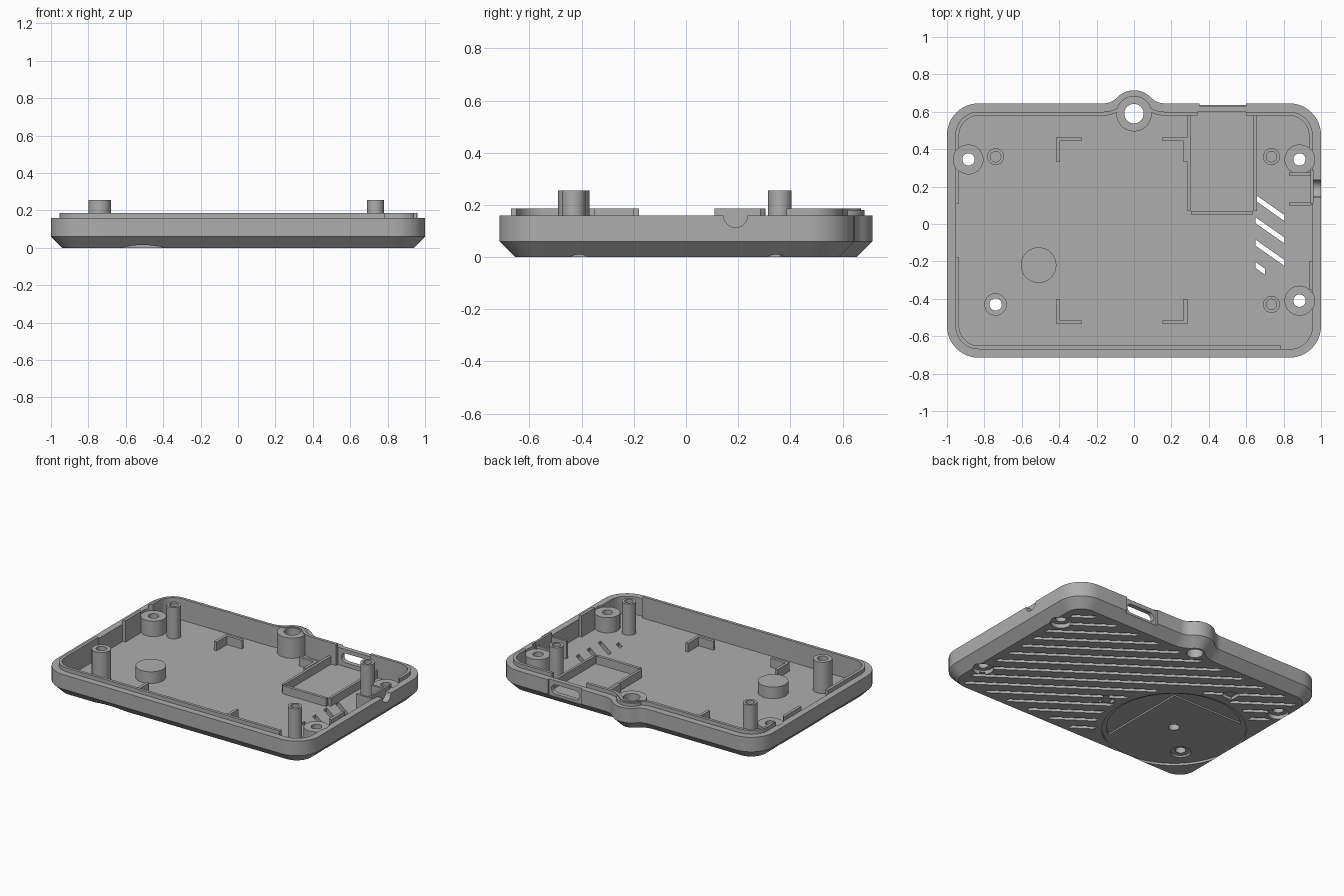
import bpy, bmesh
from math import sin, cos, acos, atan2, sqrt, radians, degrees, pi

cube = bpy.data.objects.get("Cube")
if cube:
    bpy.data.objects.remove(cube, do_unlink=True)

grey = bpy.data.materials.new("matte grey")
grey.use_nodes = True
grey.diffuse_color = (0.42, 0.42, 0.42, 1)
grey.node_tree.nodes["Principled BSDF"].inputs["Base Color"].default_value = grey.diffuse_color

FLOOR, RIM, LIP = 0.04, 0.16, 0.187
PLACE = {"z": lambda u, v, h: (u, v, h),
         "y": lambda u, v, h: (u, h, v),
         "x": lambda u, v, h: (h, u, v)}


def arc(cx, cy, r, a0, a1, n=12):
    steps = [radians(a0 + (a1 - a0) * i / n) for i in range(n + 1)]
    return [(cx + r * cos(a), cy + r * sin(a)) for a in steps]


def circle(cx, cy, r, n=40):
    return arc(cx, cy, r, 0, 360, n)[:-1]


def rect(x0, x1, y0, y1):
    return [(x0, y0), (x1, y0), (x1, y1), (x0, y1)]


def outline(inset):
    """Rounded rectangle with a filleted round ear at the back."""
    back, ear_y, ear_r, fil = 0.645, 0.59, 0.125, 0.1
    fy = back + fil
    fx = sqrt((ear_r + fil) ** 2 - (fy - ear_y) ** 2)
    a = degrees(atan2(fy - ear_y, fx))
    r, f = 0.17 - inset, fil + inset
    return (arc(0.83, -0.545, r, -90, 0) + arc(0.83, 0.475, r, 0, 90)
            + arc(fx, fy, f, 270, 180 + a, 8)
            + arc(0, ear_y, ear_r - inset, a, 180 - a, 16)
            + arc(-fx, fy, f, 360 - a, 270, 8)
            + arc(-0.83, 0.475, r, 90, 180) + arc(-0.83, -0.545, r, 180, 270))


def finish(name, bm):
    bmesh.ops.recalc_face_normals(bm, faces=bm.faces)
    mesh = bpy.data.meshes.new(name)
    bm.to_mesh(mesh)
    bm.free()
    mesh.materials.append(grey)
    ob = bpy.data.objects.new(name, mesh)
    bpy.context.collection.objects.link(ob)
    return ob


def skin(bm, rings, ring=False, axis="z"):
    """Bridge equal loops; cap the ends, or join last to first for a ring."""
    loops = [[bm.verts.new(PLACE[axis](u, v, h)) for u, v in pts] for pts, h in rings]
    pairs = list(zip(loops, loops[1:]))
    if ring:
        pairs.append((loops[-1], loops[0]))
    else:
        bm.faces.new(loops[0])
        bm.faces.new(loops[-1])
    for a, b in pairs:
        for i in range(len(a)):
            j = (i + 1) % len(a)
            bm.faces.new((a[i], a[j], b[j], b[i]))


def loft(name, rings, ring=False):
    bm = bmesh.new()
    skin(bm, rings, ring)
    return finish(name, bm)


def prisms(name, shapes, h0, h1, axis="z"):
    bm = bmesh.new()
    for pts in shapes:
        skin(bm, [(pts, h0), (pts, h1)], axis=axis)
    return finish(name, bm)


def tube(name, x, y, r, hole, z1):
    o, i = circle(x, y, r), circle(x, y, hole)
    return loft(name, [(o, FLOOR - 0.005), (o, z1), (i, z1), (i, FLOOR - 0.005)], True)


def cut(ob, shapes, h0, h1, axis="z"):
    cutter = prisms("cutter", shapes, h0, h1, axis)
    cutter.hide_render = True
    mod = ob.modifiers.new("cut", "BOOLEAN")
    mod.operation, mod.solver, mod.object = "DIFFERENCE", "EXACT", cutter
    bpy.context.view_layer.objects.active = ob
    bpy.ops.object.modifier_apply(modifier=mod.name)
    bpy.data.objects.remove(cutter, do_unlink=True)


# Tray with chamfered base, and the raised inner lip
tray = loft("tray", [(outline(0.06), 0), (outline(0), 0.06), (outline(0), RIM),
                     (outline(0.045), RIM), (outline(0.045), FLOOR)])
lip = loft("lip", [(outline(0.04), FLOOR - 0.005), (outline(0.04), RIM - 0.005),
                   (outline(0.045), RIM - 0.005), (outline(0.045), LIP),
                   (outline(0.065), LIP), (outline(0.065), FLOOR - 0.005)], True)
for gap in (rect(-1.1, -0.85, -0.18, 0.11), rect(0.85, 1.1, -0.2, 0.3),
            rect(0.34, 0.6, 0.5, 0.7), rect(0.785, 1.1, -0.75, -0.35)):
    cut(lip, [gap], 0, 0.3)

# Screw bosses in the corners and the ear, with holes through the floor
corner_bosses = [(-0.885, 0.345), (0.885, 0.345), (0.885, -0.41)]
post = (-0.74, -0.43)
for i, (x, y) in enumerate(corner_bosses):
    tube(f"screw_boss_{i + 1}", x, y, 0.08, 0.033, 0.145)
clear = [circle(x, y, 0.081) for x, y in corner_bosses]
cut(tray, clear, 0.145, 0.3)
cut(lip, clear, 0.145, 0.3)
ear_hole = [circle(0, 0.59, 0.052)]
tube("ear_boss", 0, 0.59, 0.095, 0.052, 0.18)
cut(tray, ear_hole, -0.1, 0.3)
cut(lip, ear_hole, -0.1, 0.3)
bores = corner_bosses + [post]
cut(tray, [circle(x, y, 0.065) for x, y in bores], -0.1, 0.028)
cut(tray, [circle(x, y, 0.033) for x, y in bores], -0.1, 0.1)

# Tall posts
tube("wide_post", *post, 0.06, 0.033, 0.255)
for i, (x, y) in enumerate([(-0.74, 0.36), (0.735, 0.36), (0.735, -0.43)]):
    tube(f"slim_post_{i + 1}", x, y, 0.045, 0.028, 0.255)

# Mount disc with a blind hole from below, in a round recess of the base
MX, MY = -0.51, -0.22
mount = prisms("mount_disc", [circle(MX, MY, 0.095)], FLOOR - 0.005, 0.12)
cut(tray, [circle(MX, MY, 0.45, 64)], -0.1, 0.015)
for offset, turn in ((0.25, 0), (0.3, 90)):
    half = degrees(acos(offset / 0.42))
    cut(tray, [arc(MX, MY, 0.42, turn - half, turn + half, 20)], -0.1, 0.026)
cut(tray, [circle(MX, MY, 0.035)], -0.1, 0.1)
cut(mount, [circle(MX, MY, 0.035)], -0.1, 0.09)

# Slanted grooves under the base, and vent slots that go right through
SLOPE = 0.7


def slanted(x0, x1, c, half):
    y0, y1 = c - SLOPE * (x0 - 0.65), c - SLOPE * (x1 - 0.65)
    return [(x0, y0 - half), (x1, y1 - half), (x1, y1 + half), (x0, y0 + half)]


grooves, vents = [], []
norm = 1 + SLOPE ** 2
for k in range(-14, 8):
    c = 0.02 + 0.12 * k
    lo = max(-0.89, 0.65 + (c - 0.54) / SLOPE)
    hi = min(0.89, 0.65 + (c + 0.61) / SLOPE)
    drop = c - SLOPE * (MX - 0.65) - MY
    spans = [(lo, hi)]
    inside = 0.49 ** 2 - drop ** 2 / norm
    if inside > 0:
        foot, half = MX + drop * SLOPE / norm, sqrt(inside / norm)
        spans = [(lo, min(hi, foot - half)), (max(lo, foot + half), hi)]
    grooves += [slanted(a, b, c, 0.018) for a, b in spans if b - a > 0.05]
    if -2 <= k <= 1:
        vents.append(slanted(0.65, 0.7 if k == -2 else 0.805, c, 0.016))
cut(tray, grooves, -0.1, 0.018)
cut(tray, vents, -0.1, 0.1)

# Alignment marks beside the round recess
cut(tray, [rect(x - 0.04, x + 0.04, y - 0.04, y + 0.04)
           for x, y in ((MX, MY + 0.55), (MX + 0.55, MY))], -0.1, 0.021)

# Connector opening in the back wall, with a shallow outer recess
cut(tray, [rect(0.35, 0.6, 0.05, 0.3)], 0.631, 0.8, "y")
slot = arc(0.55, 0.1, 0.032, -90, 90, 10) + arc(0.4, 0.1, 0.032, 90, 270, 10)
cut(tray, [slot], 0.5, 0.8, "y")

# Half-round cable notch in the left wall, with its backing plate and ribs
cut(tray, [circle(0.19, RIM, 0.046)], 0.957, 1.1, "x")
prisms("notch_plate", [rect(0.945, 0.96, 0.11, 0.285)], FLOOR - 0.005, LIP)
prisms("notch_ribs", [rect(0.83, 0.95, y, y + 0.015) for y in (0.1, 0.26)],
       FLOOR - 0.005, RIM)

# Low frame for the circuit module
prisms("module_frame_sides", [rect(0.285, 0.303, 0.07, 0.605),
                              rect(0.64, 0.658, 0.07, 0.605)], FLOOR - 0.005, 0.095)
prisms("module_frame_front", [rect(0.305, 0.635, 0.05, 0.07)], FLOOR - 0.005, 0.095)

# L-shaped corner brackets
for i, (x, y, sx, sy) in enumerate([(-0.415, 0.465, 1, -1), (0.285, 0.465, -1, -1),
                                    (-0.415, -0.535, 1, 1), (0.285, -0.535, -1, 1)]):
    t, n = 0.02, 0.133
    ell = [(0, 0), (n, 0), (n, t), (t, t), (t, n), (0, n)]
    prisms(f"corner_bracket_{i + 1}", [[(x + sx * u, y + sy * v) for u, v in ell]],
           FLOOR - 0.005, 0.1)

# Smooth the round walls and keep the edges sharp
for ob in bpy.context.scene.objects:
    if ob.type == "MESH" and grey.name in ob.data.materials:
        ob.select_set(True)
        bpy.context.view_layer.objects.active = ob
bpy.ops.object.shade_smooth_by_angle(angle=radians(30))
